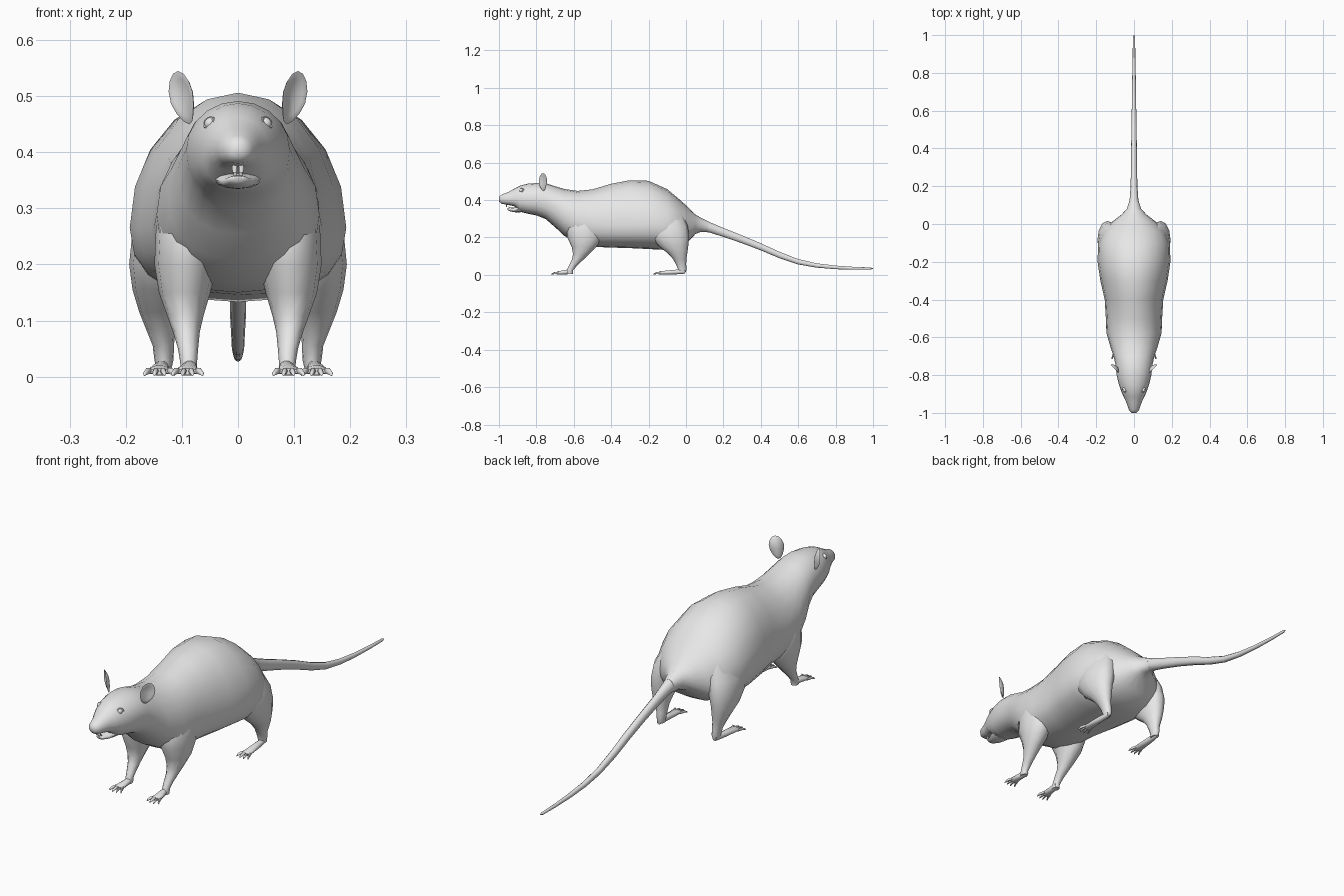
import bpy, bmesh, math
from mathutils import Vector

fur = bpy.data.materials.new("grey_fur")
fur.diffuse_color = (0.8, 0.8, 0.8, 1)


def finish(name, bm, angle=60):
    bmesh.ops.recalc_face_normals(bm, faces=bm.faces)
    me = bpy.data.meshes.new(name)
    bm.to_mesh(me)
    bm.free()
    me.materials.append(fur)
    ob = bpy.data.objects.new(name, me)
    bpy.context.collection.objects.link(ob)
    bpy.ops.object.select_all(action='DESELECT')
    ob.select_set(True)
    bpy.context.view_layer.objects.active = ob
    bpy.ops.object.shade_smooth_by_angle(angle=math.radians(angle))
    return ob


def loft(bm, rings):
    rows = [[bm.verts.new(p) for p in r] for r in rings]
    n = len(rows[0])
    for a, b in zip(rows, rows[1:]):
        for i in range(n):
            j = (i + 1) % n
            bm.faces.new((a[i], a[j], b[j], b[i]))
    bm.faces.new(rows[0])
    bm.faces.new(rows[-1])


def tube(bm, stations, axis, n=10, side=1):
    """Stations are x, y, z, x radius, other radius; rings face z or y."""
    rings = []
    for x, y, z, r, s in stations:
        ring = []
        for i in range(n):
            t = math.tau * i / n
            u, v = r * math.cos(t), s * math.sin(t)
            ring.append(((x + u) * side, y + (v if axis == 'z' else 0),
                         z + (v if axis == 'y' else 0)))
        rings.append(ring)
    loft(bm, rings)


# Torso, neck and head: y, half width, top, widest height, bottom
sections = [
    (-1.0, .012, .418, .405, .392), (-.985, .027, .430, .405, .380),
    (-.95, .038, .443, .405, .374), (-.915, .055, .463, .405, .366),
    (-.89, .066, .476, .405, .338), (-.85, .080, .487, .405, .328),
    (-.80, .092, .491, .405, .318), (-.75, .097, .490, .395, .298),
    (-.70, .108, .474, .37, .255), (-.65, .125, .459, .33, .208),
    (-.58, .145, .449, .29, .168), (-.50, .149, .457, .27, .150),
    (-.40, .155, .487, .265, .146), (-.30, .178, .506, .265, .143),
    (-.20, .193, .503, .265, .138), (-.10, .190, .458, .255, .133),
    (-.04, .165, .408, .255, .145), (.01, .118, .363, .25, .175),
    (.05, .066, .323, .265, .218), (.08, .038, .305, .268, .230),
    (.12, .025, .286, .26, .228)]
rings = []
for y, w, top, mid, bot in sections:
    ring = []
    for i in range(20):
        t = math.tau * i / 20
        c, s = math.cos(t), math.sin(t)
        if s >= 0:
            x, z = w * c, mid + (top - mid) * s
        else:
            x = w * math.copysign(abs(c) ** .85, c)
            z = mid - (mid - bot) * abs(s) ** .85
        ring.append((x, y, z))
    rings.append(ring)
bm = bmesh.new()
loft(bm, rings)
finish("body", bm)

# Tail
bm = bmesh.new()
tube(bm, [(0, .08, .268, .036, .036), (.0, .13, .253, .023, .029),
          (0, .2, .227, .018, .025), (0, .3, .190, .016, .022),
          (0, .4, .150, .015, .020), (0, .5, .106, .014, .018),
          (0, .6, .070, .012, .015), (0, .7, .050, .011, .012),
          (0, .8, .040, .009, .010), (0, .9, .035, .007, .008),
          (0, .985, .034, .006, .006), (0, 1, .034, .002, .002)], 'y')
finish("tail", bm)

# Lower jaw
bm = bmesh.new()
tube(bm, [(0, -.955, .353, .010, .005), (0, -.945, .350, .019, .009),
          (0, -.92, .347, .029, .012), (0, -.89, .352, .042, .018),
          (0, -.85, .365, .05, .025)], 'y', 12)
finish("lower_jaw", bm)

# Nose tip
bm = bmesh.new()
bmesh.ops.create_uvsphere(bm, u_segments=10, v_segments=6, radius=.014)
for v in bm.verts:
    v.co = Vector((v.co.x * 1.2, v.co.y * .8 - .987, v.co.z + .407))
finish("nose", bm)

# Upper and lower pairs of front teeth
bm = bmesh.new()
for s in (-1, 1):
    tube(bm, [(.006, -.958, .380, .005, .004), (.006, -.960, .364, .004, .003)], 'z', 6, s)
    tube(bm, [(.005, -.943, .352, .004, .003), (.005, -.948, .366, .003, .002)], 'z', 6, s)
finish("teeth", bm)

front_leg = [(.088, -.622, .006, .014, .018), (.088, -.620, .025, .015, .017),
             (.089, -.604, .05, .018, .022), (.092, -.580, .08, .024, .030),
             (.094, -.562, .11, .033, .042), (.095, -.545, .15, .046, .066),
             (.093, -.54, .20, .056, .095), (.088, -.54, .27, .058, .10),
             (.07, -.54, .34, .04, .06)]
hind_leg = [(.132, -.022, .012, .013, .020), (.132, -.020, .03, .017, .023),
            (.133, -.026, .055, .019, .027), (.138, -.034, .085, .026, .036),
            (.141, -.045, .115, .035, .052), (.143, -.068, .155, .045, .080),
            (.140, -.085, .20, .054, .102), (.130, -.10, .26, .058, .11),
            (.10, -.11, .34, .05, .09)]

for s, label in ((-1, "left"), (1, "right")):
    for part, leg, ankle_y, toe_y, x0 in (("front", front_leg, -.61, -.725, .090),
                                          ("hind", hind_leg, -.005, -.18, .140)):
        bm = bmesh.new()
        tube(bm, leg, 'z', 12, s)
        finish(f"{label}_{part}_leg", bm)

        # Paw with four splayed toes
        bm = bmesh.new()
        knuckle = toe_y + .042
        tube(bm, [(x0 - .006, ankle_y, .018, .010, .012),
                  (x0 - .003, ankle_y * .6 + knuckle * .4, .015, .014, .013),
                  (x0, knuckle, .011, .020, .009),
                  (x0, knuckle - .010, .009, .017, .006)], 'y', 10, s)
        for k in (-1.5, -.5, .5, 1.5):
            reach = toe_y + .006 * abs(k)
            tube(bm, [(x0 + k * .010, knuckle + .004, .010, .005, .006),
                      (x0 + k * .014, (knuckle + reach) / 2, .010, .005, .006),
                      (x0 + k * .017, reach + .006, .006, .004, .004),
                      (x0 + k * .018, reach, .002, .001, .001)], 'y', 6, s)
        finish(f"{label}_{part}_paw", bm)

    # Dished ear facing forwards and outwards
    bm = bmesh.new()
    bmesh.ops.create_uvsphere(bm, u_segments=14, v_segments=8, radius=1)
    across = Vector((.70, .71, 0))
    up = Vector((.12, .06, .99))
    out = Vector((.71, -.70, 0))
    for v in bm.verts:
        a, h, n = v.co.x, v.co.y, v.co.z
        width = .031 * (1 - .25 * max(0, -h))
        dish = .012 * (a * a + max(h, 0) ** 2) - .006
        p = Vector((.097, -.762, .497)) + across * a * width + up * h * .048 \
            + out * (n * .005 + dish)
        v.co = (p.x * s, p.y, p.z)
    finish(f"{label}_ear", bm)

    # Eye and raised eyelid ring
    bm = bmesh.new()
    bmesh.ops.create_uvsphere(bm, u_segments=12, v_segments=8, radius=.011)
    for v in bm.verts:
        v.co += Vector((s * .049, -.880, .451))
    finish(f"{label}_eye", bm)
    bm = bmesh.new()
    facing = Vector((.70, -.55, .45)).normalized()
    tangent = facing.cross(Vector((0, 0, 1))).normalized()
    rise = tangent.cross(facing)
    rings = []
    for r, lift in ((.019, -.006), (.014, .006), (.010, .005), (.009, -.004)):
        ring = []
        for i in range(12):
            t = math.tau * i / 12
            p = Vector((.049, -.880, .451)) + facing * lift \
                + tangent * r * math.cos(t) + rise * r * .8 * math.sin(t)
            ring.append((p.x * s, p.y, p.z))
        rings.append(ring)
    loft(bm, rings)
    finish(f"{label}_eyelid", bm)
